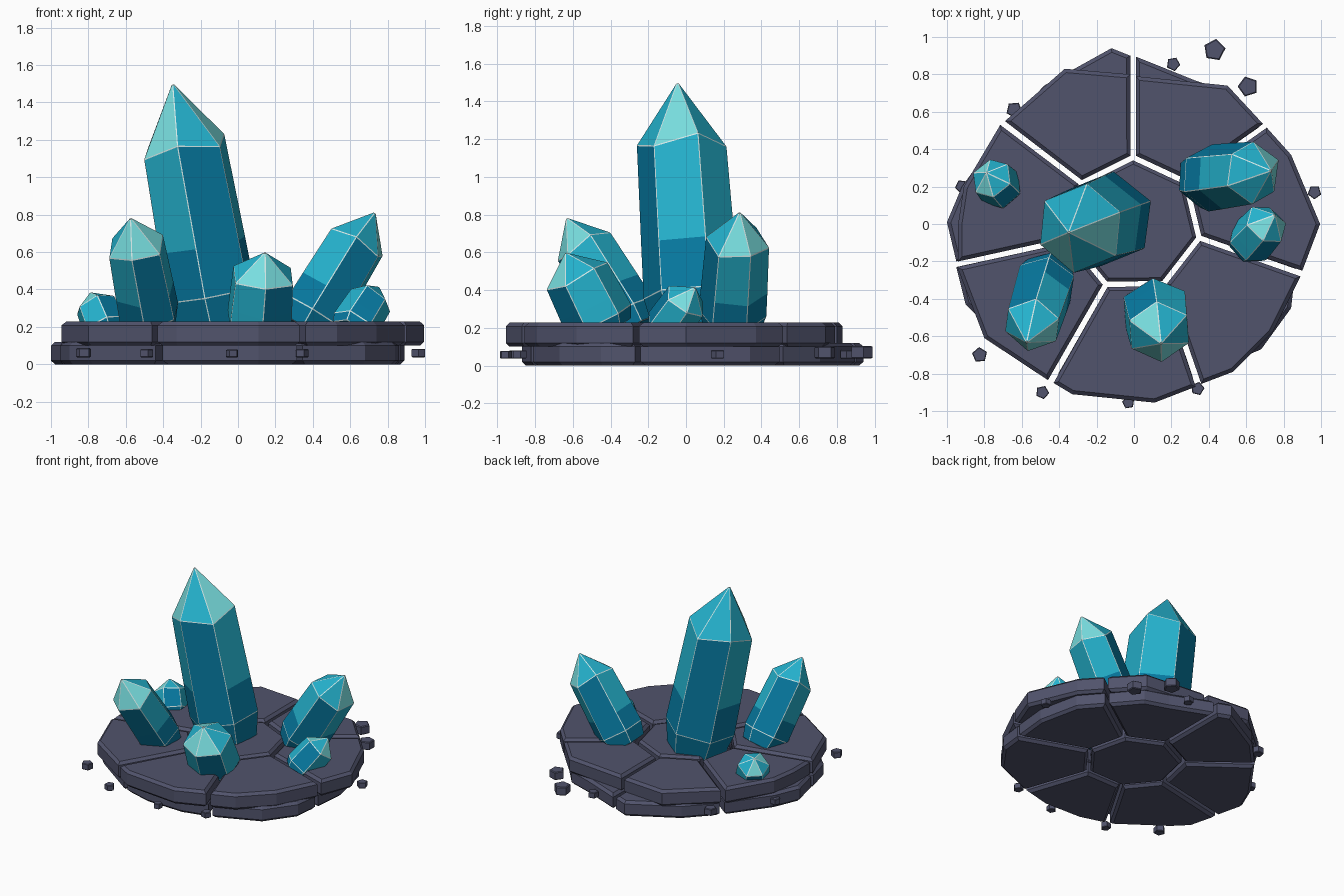
import bpy, bmesh, math, random
from mathutils import Vector

if "Cube" in bpy.data.objects:
    bpy.data.objects.remove(bpy.data.objects["Cube"])
random.seed(4)


def material(name, rgb):
    m = bpy.data.materials.new(name)
    m.diffuse_color = (*rgb, 1)
    m.use_nodes = True
    m.node_tree.nodes["Principled BSDF"].inputs["Base Color"].default_value = m.diffuse_color
    return m


STONE = material("slate stone", (0.082, 0.087, 0.15))
DEEP = material("deep teal", (0.002, 0.195, 0.36))
BODY = material("bright teal", (0.018, 0.45, 0.62))
TIP = material("pale aqua", (0.19, 0.74, 0.75))
EDGE = material("white edge glint", (0.74, 0.93, 0.92))


def finish(bm, name, mats):
    bmesh.ops.recalc_face_normals(bm, faces=bm.faces)
    me = bpy.data.meshes.new(name)
    bm.to_mesh(me)
    bm.free()
    for m in mats:
        me.materials.append(m)
    ob = bpy.data.objects.new(name, me)
    bpy.context.collection.objects.link(ob)
    return ob


def slab(name, outline, z0, z1, bevel):
    """Extruded outline with a single chamfer on its top and bottom rims."""
    bm = bmesh.new()
    face = bm.faces.new([bm.verts.new((x, y, z0)) for x, y in outline])
    top = bmesh.ops.extrude_face_region(bm, geom=[face])
    verts = [v for v in top["geom"] if isinstance(v, bmesh.types.BMVert)]
    bmesh.ops.translate(bm, verts=verts, vec=(0, 0, z1 - z0))
    bmesh.ops.recalc_face_normals(bm, faces=bm.faces)
    rims = [e for e in bm.edges if abs(e.verts[0].co.z - e.verts[1].co.z) < 1e-4]
    bmesh.ops.bevel(bm, geom=rims, offset=bevel, segments=1,
                    affect='EDGES', clamp_overlap=True)
    return finish(bm, name, [STONE])


# Cracked base: seven wedges around a heptagon, in two layers with aligned gaps
STEP = math.tau / 7
START = math.radians(90.7)


def direction(k):
    a = START + k * STEP
    return Vector((math.cos(a), math.sin(a)))


# outer edge of each wedge, counterclockwise from the rear gap
UPPER = [
    [(-.02, .80), (-.37, .83), (-.69, .55)],
    [(-.715, .53), (-.91, .20), (-.94, .0), (-.94, -.20)],
    [(-.945, -.23), (-.80, -.61), (-.46, -.835)],
    [(-.43, -.85), (-.33, -.91), (.11, -.955), (.33, -.87)],
    [(.36, -.855), (.53, -.79), (.74, -.58), (.89, -.28)],
    [(.90, -.25), (.995, .0), (.84, .37), (.71, .515)],
    [(.69, .535), (.50, .74), (.01, .79)],
]
LOWER = [
    [(-.02, .90), (-.12, .94), (-.48, .74), (-.67, .54)],
    [(-.695, .51), (-.92, .20), (-1.0, .01), (-.95, -.20)],
    [(-.95, -.23), (-.90, -.43), (-.79, -.54), (-.44, -.79)],
    [(-.405, -.80), (-.2, -.86), (.11, -.87), (.315, -.82)],
    [(.345, -.81), (.68, -.67), (.84, -.45), (.86, -.27)],
    [(.865, -.24), (.89, .02), (.82, .34), (.685, .495)],
    [(.665, .515), (.50, .71), (.32, .77), (.01, .895)],
]
for layer, outlines, z0, z1 in (("lower", LOWER, 0, .12), ("upper", UPPER, .10, .228)):
    slab(layer + "_centre_slab", [direction(k) * .34 for k in range(7)], z0, z1, .018)
    for k, outer in enumerate(outlines):
        d0, d1 = direction(k), direction(k + 1)
        t0, t1 = Vector((-d0.y, d0.x)), Vector((d1.y, -d1.x))
        inner = [d1 * .365 + t1 * .014, d0 * .365 + t0 * .014]
        slab(f"{layer}_slab_{k + 1}", outer + [tuple(p) for p in inner], z0, z1, .02)

# Loose pebbles around the rim: x, y, radius
PEBBLES = [(.43, .93, .06), (.61, .735, .056), (.21, .855, .038), (.965, .17, .038),
           (-.825, -.70, .042), (-.49, -.90, .037), (-.03, -.955, .034),
           (-.64, .61, .045), (-.92, .20, .038), (.34, -.88, .037)]
for i, (x, y, r) in enumerate(PEBBLES):
    turn = random.uniform(0, 6)
    pts = [(x + r * math.cos(turn + j * math.tau / 5), y + r * math.sin(turn + j * math.tau / 5))
           for j in range(5)]
    slab(f"pebble_{i + 1}", pts, .037, .044 + r, r * .1)


def crystal(name, base, apex, radius, shoulder, phase, root_band, pale):
    """Six-sided crystal along base-apex, with tapered root and pointed tip.
    root_band: rows of dark faces at the root; pale: tip faces in pale aqua."""
    base, apex = Vector(base), Vector(apex)
    axis = apex - base
    rot = Vector((0, 0, 1)).rotation_difference(axis)
    levels = [(0, .88), (.14, 1.07), (.34, 1.05), (shoulder, 1.0)]
    bm = bmesh.new()
    rings = []
    for f, s in levels:
        ring = []
        for k in range(6):
            a = math.radians(phase + 60 * k)
            # shoulder corners step up and down a little
            jig = .018 * (-1 if k % 2 else 1) * (f == shoulder)
            p = Vector((math.cos(a), math.sin(a), 0)) * radius * s
            ring.append(bm.verts.new(base + axis * (f + jig) + rot @ p))
        rings.append(ring)
    tip = bm.verts.new(apex)
    bm.faces.new(rings[0]).material_index = 0
    for k in range(6):
        n = (k + 1) % 6
        for i in range(3):
            f = bm.faces.new((rings[i][k], rings[i][n], rings[i + 1][n], rings[i + 1][k]))
            # dark roots, and one dark pair of sides
            f.material_index = 0 if i < root_band or k % 3 == 1 else 1
        f = bm.faces.new((rings[3][k], rings[3][n], tip))
        f.material_index = 2 if k in pale else 1
    # hairline white chamfer on the crystal's real edges (not the colour band)
    band = set(rings[2])
    bmesh.ops.recalc_face_normals(bm, faces=bm.faces)
    edges = [e for e in bm.edges if not set(e.verts) <= band]
    bmesh.ops.bevel(bm, geom=edges, offset=.0035, segments=1, affect='EDGES',
                    material=3, clamp_overlap=True)
    return finish(bm, name, [DEEP, BODY, TIP, EDGE])


# Crystal cluster
crystal("main_crystal", (-.11, .04, .19), (-.35, -.045, 1.505), .24, .74, 22, 2, (3, 5))
crystal("front_left_crystal", (-.46, -.27, .19), (-.575, -.635, .785), .16, .74, 20, 2, (3, 4, 5))
crystal("front_crystal", (.11, -.43, .18), (.145, -.64, .60), .178, .70, 35, 1, (1, 3, 4))
crystal("right_crystal", (.355, .24, .19), (.735, .285, .815), .17, .74, 25, 2, (0, 5))
crystal("small_right_crystal", (.60, -.12, .17), (.755, .05, .415), .122, .70, 10, 1, (3, 5))
crystal("small_left_crystal", (-.70, .18, .17), (-.79, .275, .385), .115, .68, 40, 1, (1, 3))
